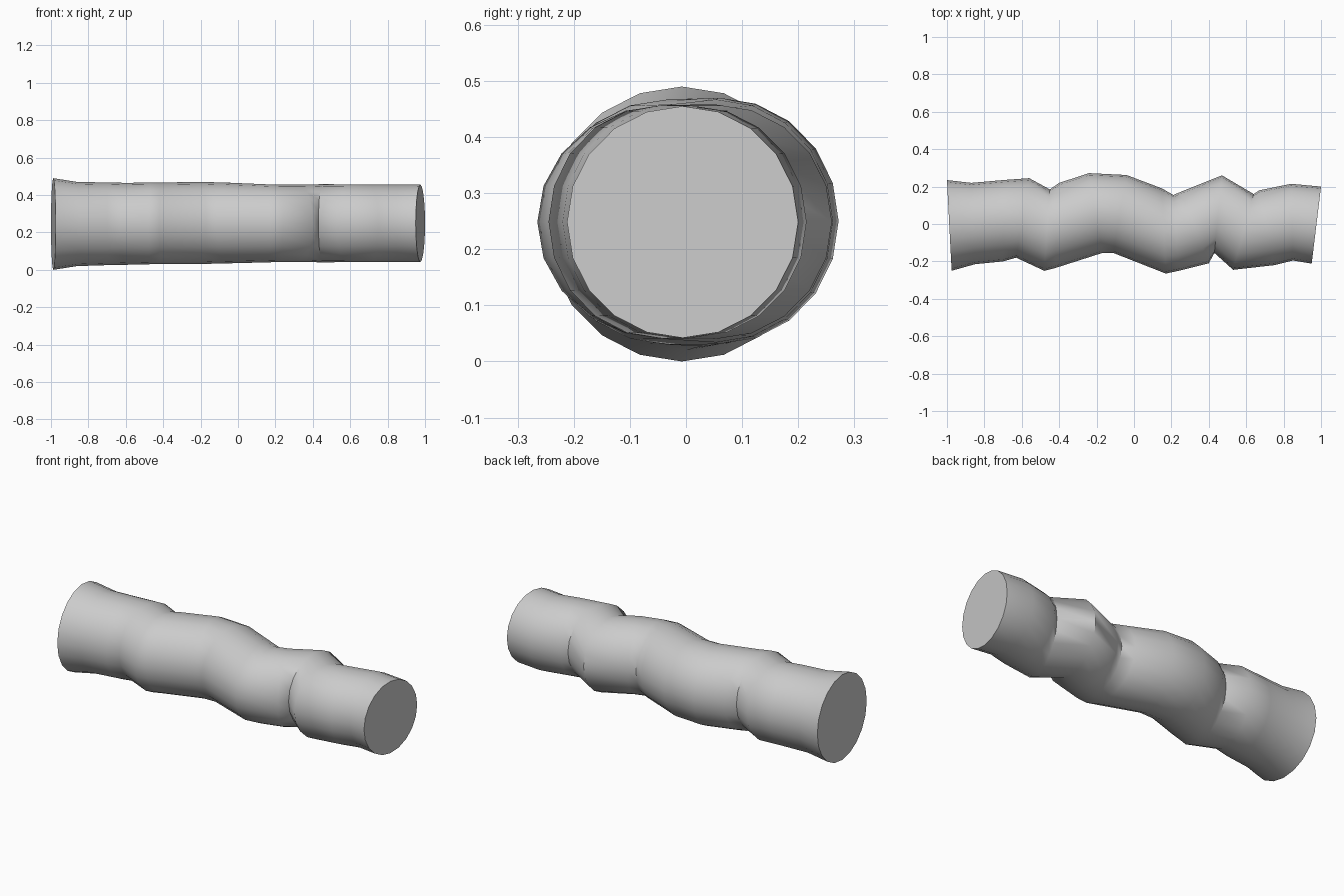
import bpy, bmesh, math

if "Cube" in bpy.data.objects:
    bpy.data.objects.remove(bpy.data.objects["Cube"])

SIDES = 20
# Cross-sections: back edge x, y; front edge x, y; bottom z, top z
RINGS = [
    (-1.00, .235, -.975, -.25, .00, .49),
    (-.87, .22, -.85, -.215, .02, .47),
    (-.70, .235, -.70, -.20, .025, .467),
    (-.56, .245, -.63, -.18, .027, .465),
    (-.45, .185, -.48, -.25, .03, .467),
    (-.40, .22, -.42, -.235, .03, .467),
    (-.24, .272, -.17, -.155, .031, .47),
    (-.04, .262, -.11, -.155, .034, .467),
    (.15, .19, .17, -.265, .04, .457),
    (.21, .155, .24, -.25, .042, .455),
    (.25, .172, .40, -.21, .042, .455),
    (.47, .26, .43, -.155, .04, .458),
    (.64, .16, .53, -.245, .041, .457),
    (.67, .18, .75, -.22, .042, .456),
    (.84, .215, .85, -.195, .042, .456),
    (1.00, .20, .95, -.212, .042, .455),
]


def add_ring(bm, section, scale=1.0):
    bx, by, fx, fy, z0, z1 = section
    verts = []
    for i in range(SIDES):
        a = 2 * math.pi * i / SIDES
        c, s = math.cos(a) * scale, math.sin(a) * scale
        verts.append(bm.verts.new(((bx + fx) / 2 + c * (bx - fx) / 2,
                                   (by + fy) / 2 + c * (by - fy) / 2,
                                   (z0 + z1) / 2 + s * (z1 - z0) / 2)))
    return verts


def bridge(bm, a, b):
    for i in range(SIDES):
        j = (i + 1) % SIDES
        bm.faces.new((a[i], a[j], b[j], b[i]))


# Crooked log body
bm = bmesh.new()
loops = [add_ring(bm, r) for r in RINGS]
for a, b in zip(loops, loops[1:]):
    bridge(bm, a, b)

# Cut ends with a tiny pith dot in the middle
for loop, section in ((loops[0], RINGS[0]), (loops[-1], RINGS[-1])):
    pith = add_ring(bm, section, 0.03)
    bridge(bm, loop, pith)
    bm.faces.new(pith)

bmesh.ops.recalc_face_normals(bm, faces=bm.faces)
mesh = bpy.data.meshes.new("log")
bm.to_mesh(mesh)
bm.free()
log = bpy.data.objects.new("log", mesh)
bpy.context.collection.objects.link(log)
bpy.context.view_layer.objects.active = log
log.select_set(True)
bpy.ops.object.shade_smooth_by_angle(angle=math.radians(50))
